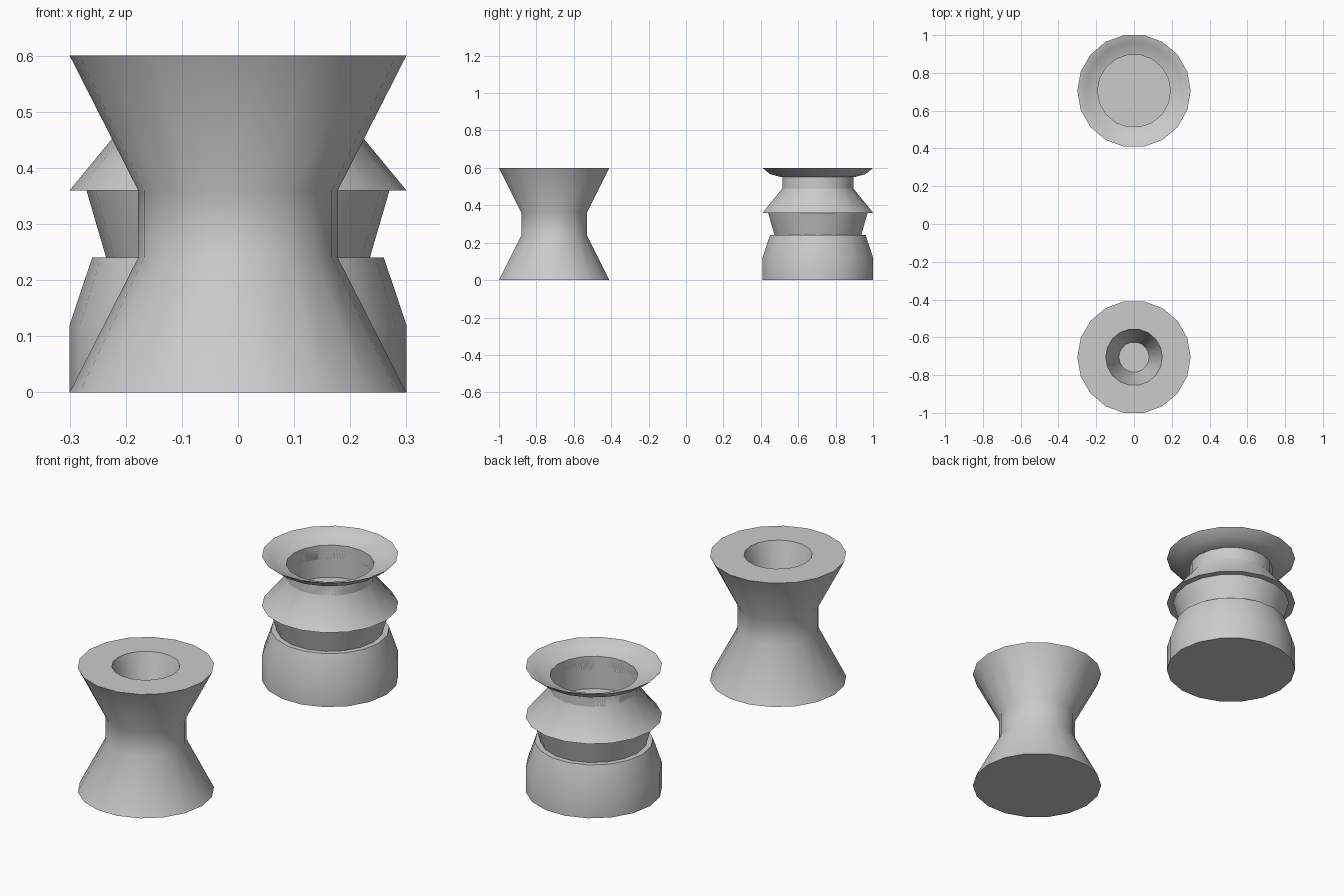
import bpy, bmesh
from math import radians, pi
from mathutils import Matrix, Vector

if "Cube" in bpy.data.objects:
    bpy.data.objects.remove(bpy.data.objects["Cube"])

SIDES = 18


def lathe(name, profile, y):
    """Turn an (r, z) profile, running from bottom axis to top axis, around z."""
    bm = bmesh.new()
    verts = [bm.verts.new((r, 0, z)) for r, z in profile]
    edges = [bm.edges.new(pair) for pair in zip(verts, verts[1:])]
    bmesh.ops.spin(bm, geom=verts + edges, cent=(0, 0, 0), axis=(0, 0, 1),
                   angle=2 * pi, steps=SIDES, use_duplicate=False)
    bmesh.ops.remove_doubles(bm, verts=bm.verts[:], dist=0.0005)
    bmesh.ops.recalc_face_normals(bm, faces=bm.faces[:])
    mesh = bpy.data.meshes.new(name)
    bm.to_mesh(mesh)
    bm.free()
    obj = bpy.data.objects.new(name, mesh)
    obj.location.y = y
    bpy.context.collection.objects.link(obj)
    bpy.ops.object.select_all(action='DESELECT')
    obj.select_set(True)
    bpy.context.view_layer.objects.active = obj
    bpy.ops.object.shade_smooth_by_angle(angle=radians(40))
    return obj


# hourglass pedestal with a tapered socket in its top
lathe("hourglass_pedestal", [
    (0, 0), (0.3, 0), (0.178, 0.24), (0.178, 0.36), (0.3, 0.6),
    (0.15, 0.6), (0.08, 0.36), (0, 0.36)], -0.705)

# tiered pot: base drum, inset collar, flared skirt, neck and thin dished rim
lathe("tiered_pot", [
    (0, 0), (0.3, 0), (0.3, 0.12), (0.26, 0.24), (0.235, 0.24),
    (0.27, 0.36), (0.3, 0.36), (0.193, 0.49), (0.193, 0.55), (0.2, 0.551),
    (0.26, 0.567), (0.3, 0.6), (0.296, 0.6), (0.256, 0.573),
    (0.193, 0.556), (0.193, 0.4), (0, 0.4)], 0.705)
